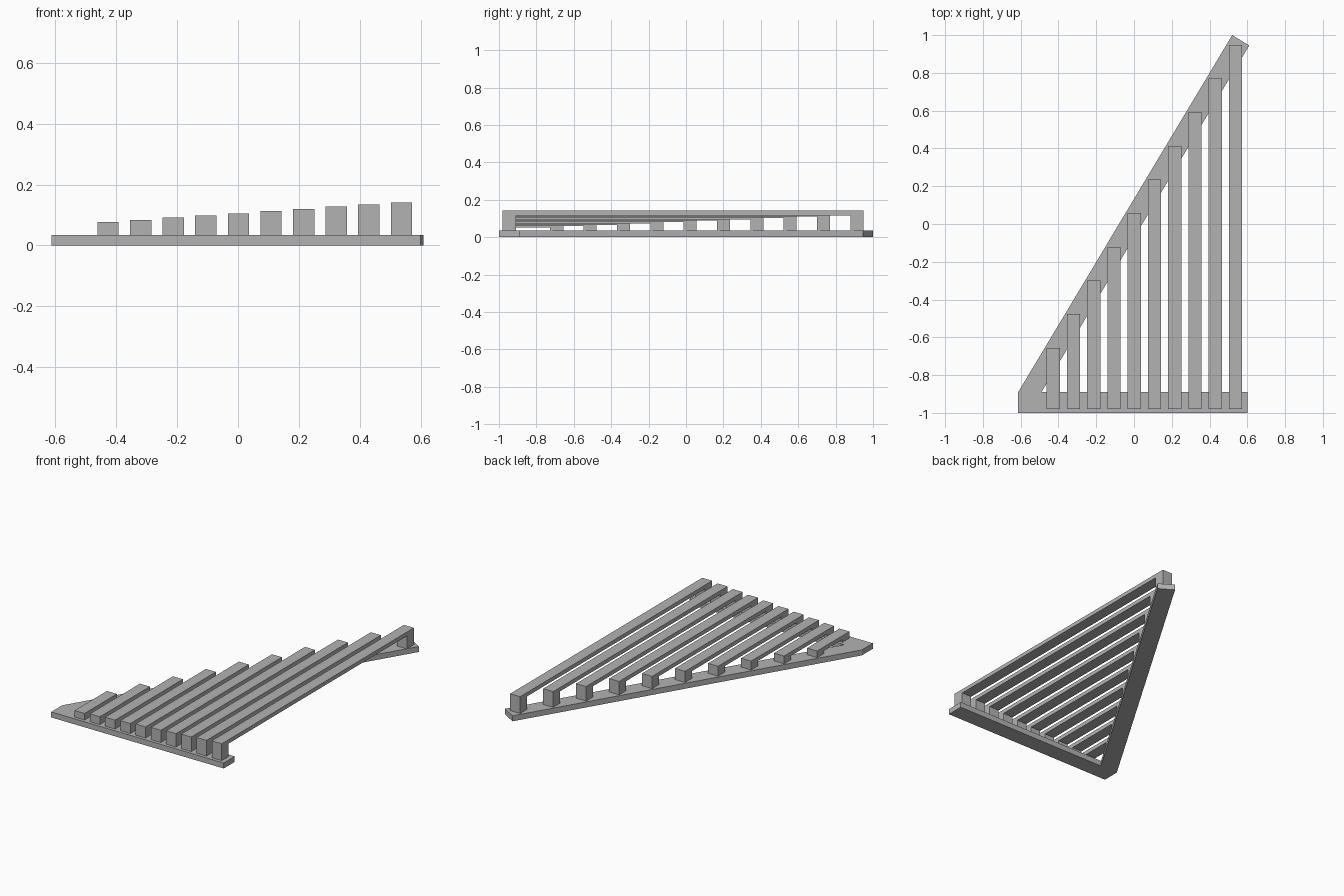
import bpy
import bmesh
from mathutils import Vector

cube = bpy.data.objects.get("Cube")
if cube:
    bpy.data.objects.remove(cube, do_unlink=True)

# Single plain grey
GREY = (0.45, 0.45, 0.45, 1.0)
grey = bpy.data.materials.new("plain_grey")
grey.use_nodes = True
grey.diffuse_color = GREY
grey.node_tree.nodes["Principled BSDF"].inputs["Base Color"].default_value = GREY


def prism(name, outline, direction):
    """Extrude a closed 3D outline along a direction into a solid."""
    bm = bmesh.new()
    face = bm.faces.new([bm.verts.new(p) for p in outline])
    ext = bmesh.ops.extrude_face_region(bm, geom=[face])
    verts = [g for g in ext["geom"] if isinstance(g, bmesh.types.BMVert)]
    bmesh.ops.translate(bm, verts=verts, vec=Vector(direction))
    bmesh.ops.recalc_face_normals(bm, faces=bm.faces)
    mesh = bpy.data.meshes.new(name)
    bm.to_mesh(mesh)
    bm.free()
    mesh.materials.append(grey)
    obj = bpy.data.objects.new(name, mesh)
    bpy.context.collection.objects.link(obj)
    return obj


# Base frame: front rail joined to a diagonal rail
BASE_TOP = 0.035
frame = [(-0.613, -1), (0.6, -1), (0.6, -0.89), (-0.49, -0.89),
         (0.61, 0.945), (0.52, 1), (-0.613, -0.89)]
prism("base_frame", [(x, y, 0) for x, y in frame], (0, 0, BASE_TOP))

# Ten raised bars, each a bridge profile with a foot at both ends
COUNT, WIDTH, FOOT, SLAB = 10, 0.07, 0.07, 0.025
FRONT = -0.98
for i in range(COUNT):
    left = -0.462 + 0.1071 * i
    back = -0.656 + 0.1783 * i
    top = 0.077 + 0.0072 * i
    under = top - SLAB
    profile = [(FRONT, BASE_TOP), (FRONT, top), (back, top), (back, BASE_TOP),
               (back - FOOT, BASE_TOP), (back - FOOT, under),
               (FRONT + FOOT, under), (FRONT + FOOT, BASE_TOP)]
    prism(f"bar_{i + 1}", [(left, y, z) for y, z in profile], (WIDTH, 0, 0))
